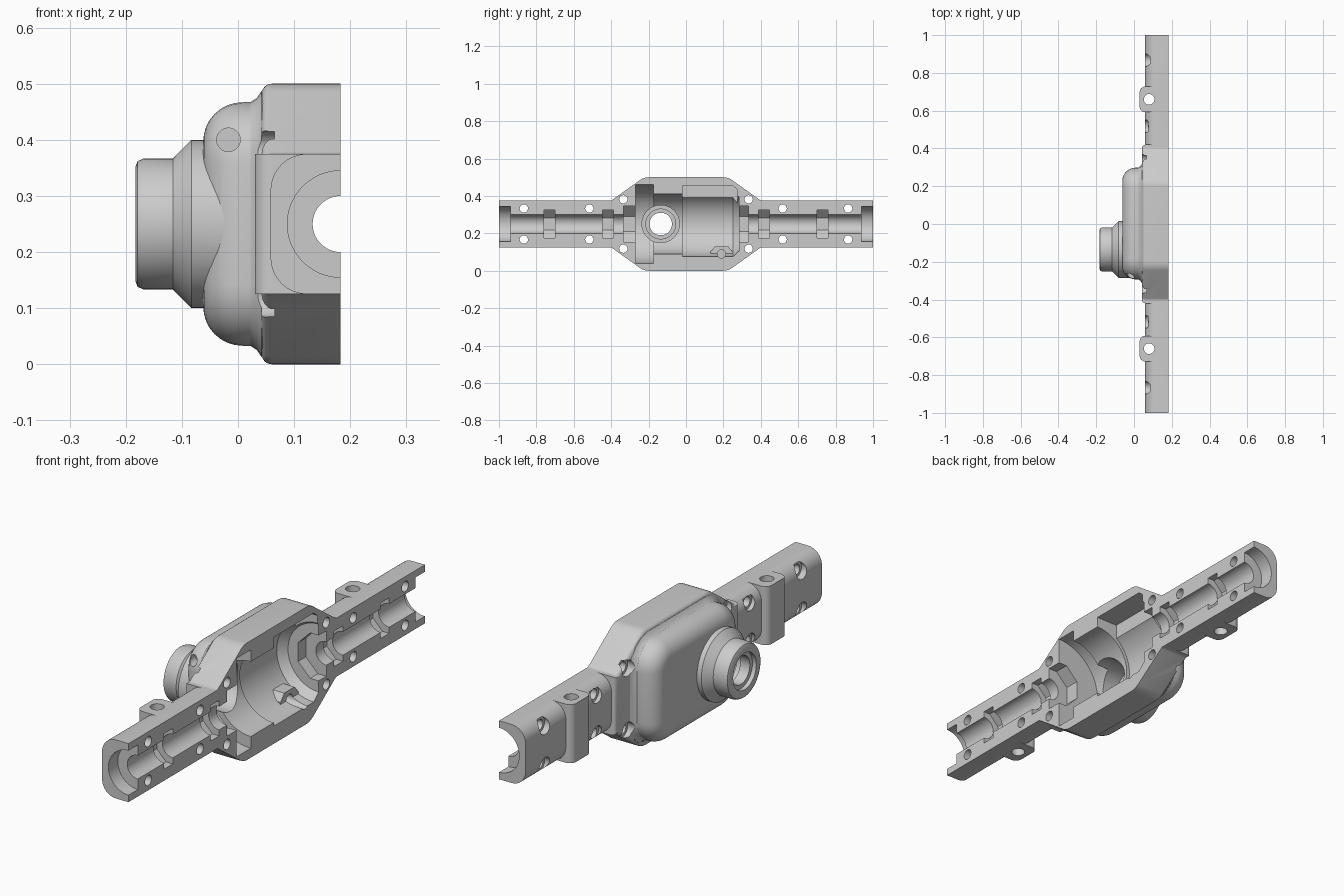
import bpy, bmesh, math
from mathutils import Vector

cube = bpy.data.objects.get("Cube")
if cube:
    bpy.data.objects.remove(cube, do_unlink=True)

grey = bpy.data.materials.new("cast_grey")
grey.use_nodes = True
color = (0.6, 0.6, 0.6, 1)
grey.diffuse_color = color
grey.node_tree.nodes["Principled BSDF"].inputs["Base Color"].default_value = color

MID = 0.25      # height of the shaft axis
SPLIT = 0.183   # x of the flat mating face
BACK = 0.22     # outer solids overshoot the mating face, then get trimmed
PINION_Y = -0.135


# ---- helpers ----
def place(axis, t, u, v):
    return {"x": (t, u, v), "y": (u, t, v), "z": (u, v, t)}[axis]


def circle(u, v, r, n=48):
    turn = math.pi / n
    return [(u + r * math.cos(turn + math.tau * i / n),
             v + r * math.sin(turn + math.tau * i / n)) for i in range(n)]


def rounded(corners, seg=8):
    """Polygon outline with a fillet radius at each corner (u, v, r)."""
    out = []
    for i, (u, v, r) in enumerate(corners):
        p = Vector((u, v))
        if r == 0:
            out.append((u, v))
            continue
        a = (Vector(corners[i - 1][:2]) - p).normalized()
        b = (Vector(corners[(i + 1) % len(corners)][:2]) - p).normalized()
        half = a.angle(b) / 2
        centre = p + (a + b).normalized() * (r / math.sin(half))
        reach = r / math.tan(half)
        start, end = p + a * reach - centre, p + b * reach - centre
        a0 = math.atan2(start.y, start.x)
        sweep = (math.atan2(end.y, end.x) - a0 + math.pi) % math.tau - math.pi
        for k in range(seg + 1):
            t = a0 + sweep * k / seg
            out.append((centre.x + r * math.cos(t), centre.y + r * math.sin(t)))
    return out


def rect(u0, u1, v0, v1, r=0):
    return rounded([(u0, v0, r), (u1, v0, r), (u1, v1, r), (u0, v1, r)])


def add_loft(bm, axis, sections):
    """Closed solid through outlines of equal point count: [(t, outline)]."""
    rings = [[bm.verts.new(place(axis, t, u, v)) for u, v in pts] for t, pts in sections]
    faces = [bm.faces.new(rings[0]), bm.faces.new(rings[-1])]
    n = len(rings[0])
    for lo, hi in zip(rings, rings[1:]):
        for i in range(n):
            j = (i + 1) % n
            faces.append(bm.faces.new((lo[i], lo[j], hi[j], hi[i])))
    bmesh.ops.recalc_face_normals(bm, faces=faces)


def solid(name, axis, *lofts):
    bm = bmesh.new()
    for sections in lofts:
        add_loft(bm, axis, sections)
    mesh = bpy.data.meshes.new(name)
    bm.to_mesh(mesh)
    bm.free()
    obj = bpy.data.objects.new(name, mesh)
    bpy.context.collection.objects.link(obj)
    mesh.materials.append(grey)
    return obj


def prism(a, b, outline):
    return [(a, outline), (b, outline)]


def turned(u, v, profile, n=64):
    return [(t, circle(u, v, r, n)) for t, r in profile]


def combine(target, tool, operation):
    mod = target.modifiers.new(tool.name, "BOOLEAN")
    mod.operation, mod.solver, mod.object = operation, "EXACT", tool
    bpy.context.view_layer.objects.active = target
    bpy.ops.object.modifier_apply(modifier=mod.name)
    bpy.data.objects.remove(tool, do_unlink=True)


# ---- outer body: central flange with a rounded rim ----
def flange_outline(inset):
    w, h = 1 - inset / 0.42, 1 - inset / 0.25
    right = [(0.42, 0.125, 0), (0.4, 0.125, 0.02), (0.225, 0.25, 0.08)]
    upper = right + [(-y, z, r) for y, z, r in reversed(right)]
    lower = [(-y, -z, r) for y, z, r in upper]
    return [(u * w, MID + v * h) for u, v in rounded(upper + lower)]


rim = 0.018
steps = [math.radians(a) for a in (0, 22, 45, 68, 90)]
housing = solid("axle_housing_half", "x", [
    (0.042 + rim * (1 - math.cos(a)), flange_outline(rim * (1 - math.sin(a)))) for a in steps
] + [(BACK, flange_outline(0))])

# Shaft arms and cross-drilled lugs on both sides
arm = rounded([(0.058, 0.125, 0.065), (BACK, 0.125, 0), (BACK, 0.375, 0), (0.058, 0.375, 0.065)])
combine(housing, solid("arms", "y", prism(-1, -0.37, arm), prism(0.37, 1, arm)), "UNION")
lugs = [prism(0.125, 0.375, rounded([(0.03, s * 0.66 - 0.068, 0.03), (0.15, s * 0.66 - 0.068, 0),
                                     (0.15, s * 0.66 + 0.068, 0), (0.03, s * 0.66 + 0.068, 0.03)]))
        for s in (-1, 1)]
combine(housing, solid("lugs", "z", *lugs), "UNION")


# Domed cover with a flared foot
def cover_outline(inset):
    return rect(-0.293 + inset, 0.298 - inset, 0.033 + inset, 0.467 - inset, 0.11 - inset)


dome = 0.07
cover = [(0.06, cover_outline(-0.02)), (0.042, cover_outline(-0.02)), (0.034, cover_outline(-0.008)),
         (0.022, cover_outline(0))]
for k in range(9):
    a = math.pi / 2 * k / 8
    cover.append((0.008 - dome * math.sin(a), cover_outline(dome * (1 - math.cos(a)))))
combine(housing, solid("cover", "x", cover), "UNION")

# Pinion nose
nose = [(-0.183, 0.102), (-0.179, 0.112), (-0.168, 0.117), (-0.116, 0.117), (-0.083, 0.15), (0, 0.15)]
combine(housing, solid("nose", "x", turned(PINION_Y, MID, nose)), "UNION")

# ---- interior cavity ----
pocket = [(-0.02, 0.36), (0.275, 0.36), (0.275, 0.435), (0.25, 0.455), (-0.02, 0.455)]
for name, axis, sections in [
    ("gear_slot", "y", turned(SPLIT, MID, [(-0.27, 0.21), (-0.175, 0.21)], 96)),
    ("pinion_bay", "y", turned(SPLIT, MID, [(-0.2, 0.16), (0, 0.16)])),
    ("carrier_bay", "y", turned(SPLIT, MID, [(-0.02, 0.175), (0.25, 0.175), (0.283, 0.145)])),
    ("upper_pocket", "x", prism(0.08, 0.3, pocket)),
]:
    combine(housing, solid(name, axis, sections), "DIFFERENCE")

# Drain boss inside the cavity
boss = [(0.13, 0.04), (0.25, 0.04), (0.25, 0.1), (0.225, 0.13), (0.155, 0.13), (0.13, 0.1)]
combine(housing, solid("drain_boss", "x", prism(0.03, 0.11, boss)), "UNION")

# ---- bores, bearing seats and holes ----
shaft, seats, bearings, bolts = [], [], [], []
for s in (-1, 1):
    shaft.append(turned(SPLIT, MID, [(s * 0.24, 0.05), (s * 0.937, 0.05),
                                     (s * 0.937, 0.095), (s * 1.05, 0.095)]))
    seats.append(prism(s * 0.26, s * 0.335, circle(SPLIT, MID, 0.105, 8)))
    for y in (0.417, 0.73):
        bearings.append(prism(s * (y - 0.029), s * (y + 0.029), circle(SPLIT, MID, 0.082, 8)))
    for y, h, depth in ((0.335, 0.132, 0.065), (0.517, 0.083, 0.075), (0.867, 0.083, 0.085)):
        for v in (-h, h):
            bolts.append(turned(s * y, MID + v, [(-0.1, 0.034), (depth, 0.034),
                                                 (depth, 0.022), (0.3, 0.022)], 32))
bore = turned(PINION_Y, MID, [(-0.3, 0.078), (-0.165, 0.078), (-0.165, 0.06), (-0.12, 0.06),
                              (-0.12, 0.08), (-0.09, 0.08), (-0.09, 0.1), (0.1, 0.1)])
lug_holes = [turned(0.08, s * 0.66, [(0, 0.028), (0.5, 0.028)], 32) for s in (-1, 1)]
for name, axis, lofts in [
    ("shaft_bores", "y", shaft), ("end_seats", "y", seats), ("bearing_seats", "y", bearings),
    ("bolt_holes", "x", bolts), ("pinion_bore", "x", [bore]), ("lug_holes", "z", lug_holes),
    ("drain_hole", "x", [turned(0.19, 0.09, [(0.03, 0.022), (0.2, 0.022)], 32)]),
    ("filler_hole", "y", [turned(-0.017, 0.4, [(-0.35, 0.021), (-0.235, 0.021)], 32)]),
    ("mating_plane", "x", [prism(SPLIT, 0.5, rect(-1.2, 1.2, -0.2, 0.7))]),
]:
    combine(housing, solid(name, axis, *lofts), "DIFFERENCE")

# ---- shading ----
bpy.ops.object.select_all(action="DESELECT")
housing.select_set(True)
bpy.context.view_layer.objects.active = housing
bpy.ops.object.shade_smooth_by_angle(angle=math.radians(28))
